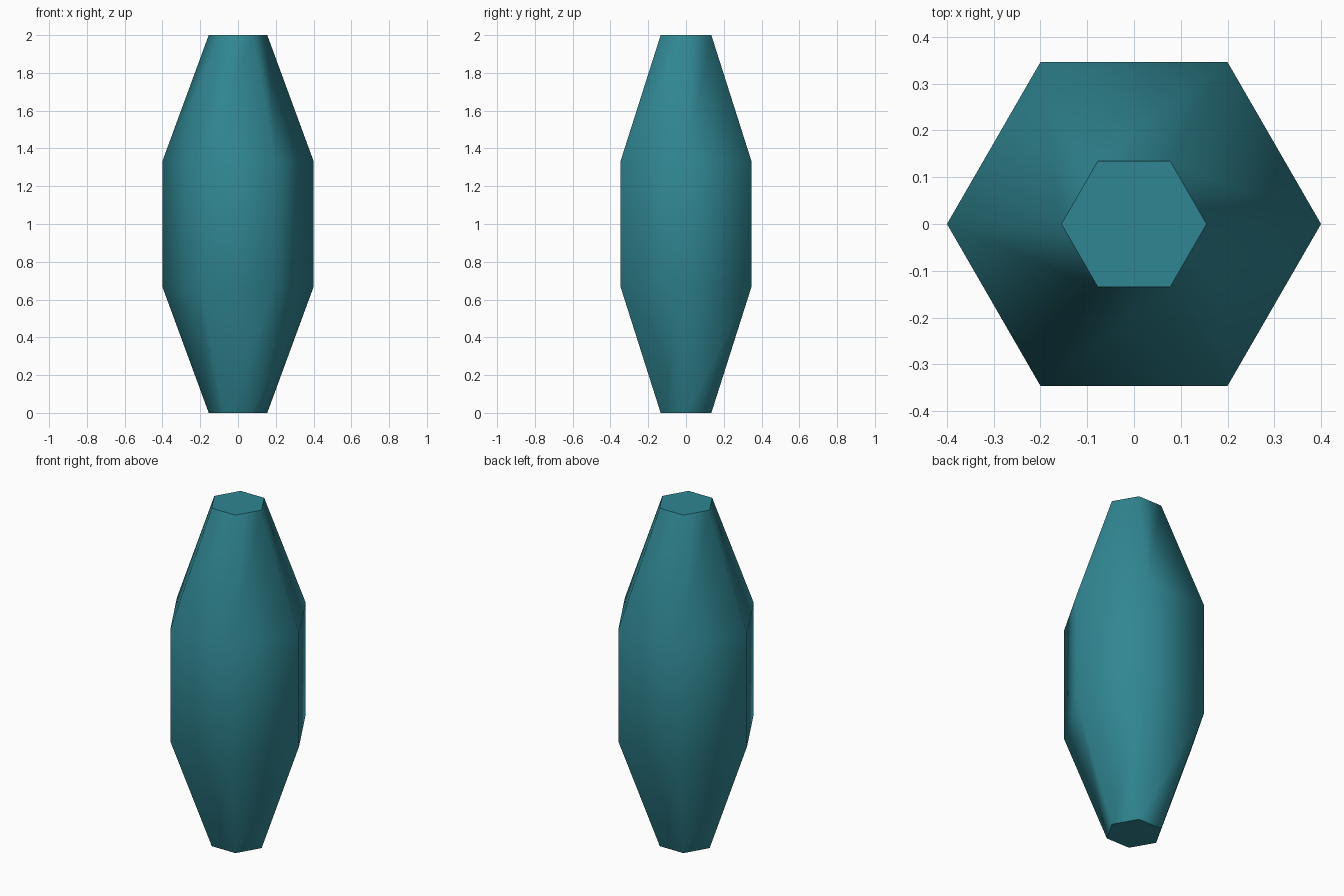
import bpy, bmesh
from math import cos, sin, tau

if "Cube" in bpy.data.objects:
    bpy.data.objects.remove(bpy.data.objects["Cube"])

SIDES = 6
PROFILE = [(0.155, 0.0), (0.4, 0.667), (0.4, 1.333), (0.155, 2.0)]  # radius, height

bm = bmesh.new()
rings = [[bm.verts.new((r * cos(tau * i / SIDES), r * sin(tau * i / SIDES), z))
          for i in range(SIDES)] for r, z in PROFILE]

# Tapered hexagonal sides, smooth shaded
for low, high in zip(rings, rings[1:]):
    for i in range(SIDES):
        j = (i + 1) % SIDES
        bm.faces.new((low[i], low[j], high[j], high[i])).smooth = True

# Flat end caps with sharp rims
for cap in (bm.faces.new(rings[0][::-1]), bm.faces.new(rings[-1])):
    cap.smooth = False
    for edge in cap.edges:
        edge.smooth = False

mesh = bpy.data.meshes.new("crystal_body")
bm.normal_update()
bm.to_mesh(mesh)
bm.free()

body = bpy.data.objects.new("crystal_body", mesh)
bpy.context.collection.objects.link(body)

# Teal material
teal = bpy.data.materials.new("teal")
teal.diffuse_color = (0.03, 0.24, 0.29, 1.0)
teal.use_nodes = True
teal.node_tree.nodes["Principled BSDF"].inputs["Base Color"].default_value = teal.diffuse_color
mesh.materials.append(teal)
